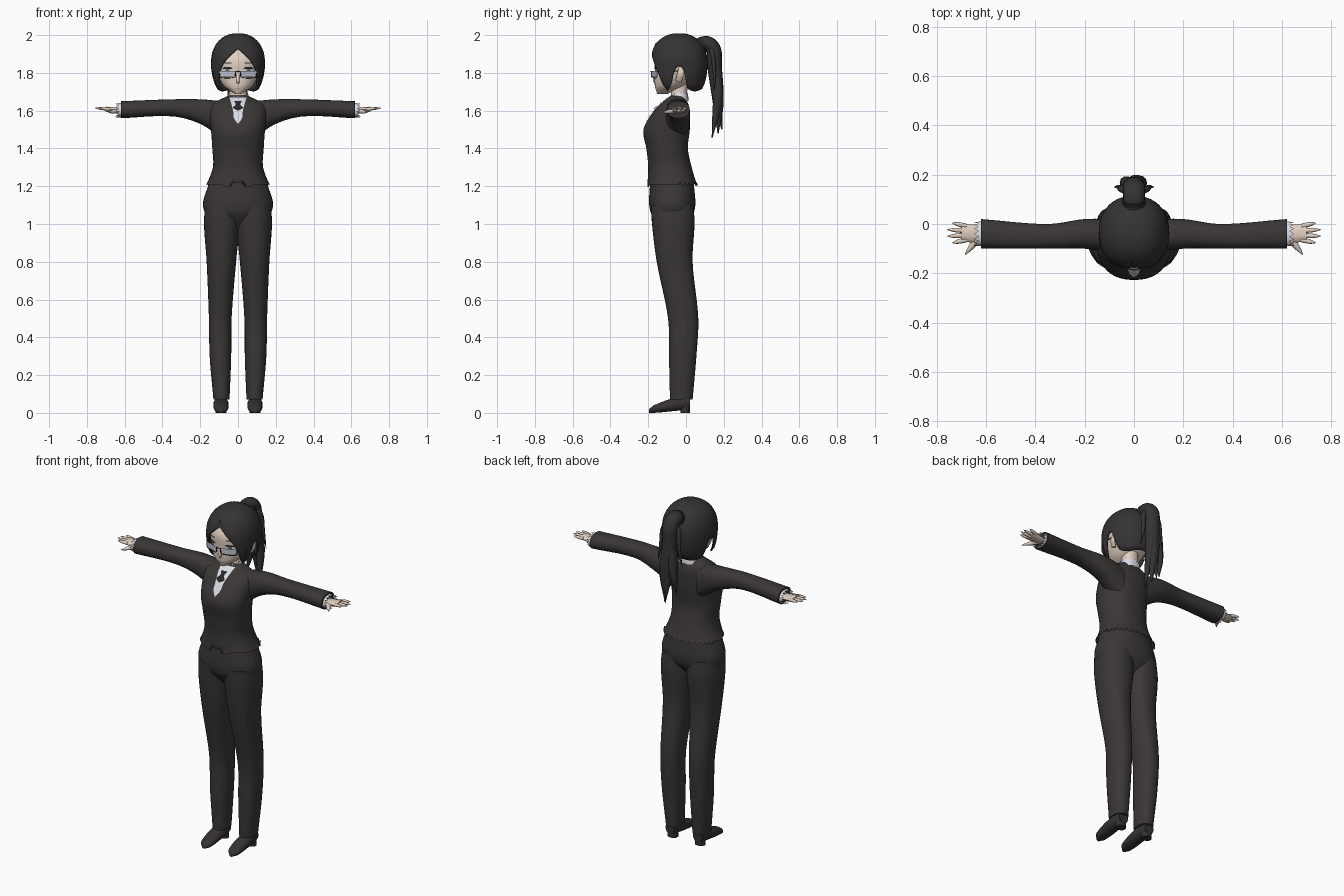
import bpy, bmesh
from math import cos, sin, pi, copysign, degrees
from mathutils import Vector

if "Cube" in bpy.data.objects:
    bpy.data.objects.remove(bpy.data.objects["Cube"])


def material(name, red, green, blue):
    mat = bpy.data.materials.new(name)
    mat.use_nodes = True
    mat.diffuse_color = (red, green, blue, 1)
    node = next(n for n in mat.node_tree.nodes if n.type == 'BSDF_PRINCIPLED')
    node.inputs["Base Color"].default_value = mat.diffuse_color
    node.inputs["Roughness"].default_value = .8
    return mat


suit = material("charcoal suit", .043, .037, .037)
hair = material("dark hair", .036, .032, .033)
shoe = material("shoe leather", .036, .031, .031)
skin = material("pale skin", .74, .62, .53)
shirt = material("white shirt", .74, .74, .82)
glass = material("lens glass", .5, .53, .62)
frame = material("glasses frame", .02, .02, .02)
iris = material("grey iris", .16, .15, .16)
lip = material("lip", .5, .3, .26)
POWER = 2.25


def finish(name, bm, mat, mirror=False, fix=True):
    if fix:
        bmesh.ops.recalc_face_normals(bm, faces=bm.faces)
    mesh = bpy.data.meshes.new(name)
    bm.to_mesh(mesh)
    bm.free()
    mesh.materials.append(mat)
    obj = bpy.data.objects.new(name, mesh)
    bpy.context.collection.objects.link(obj)
    if mirror:
        obj.modifiers.new("Mirror", 'MIRROR').use_mirror_merge = False
    return obj


def interp(rows, t):
    """Smooth curve through rows of (t, values...)."""
    last = len(rows) - 1
    i = max([k for k in range(last) if rows[k][0] <= t], default=0)
    start, end = rows[i], rows[i + 1]
    before, after = rows[max(i - 1, 0)], rows[min(i + 2, last)]
    span = end[0] - start[0]
    u = min(max((t - start[0]) / span, 0), 1)
    values = []
    for a, b, p, q in list(zip(start, end, before, after))[1:]:
        enter = (b - p) / (end[0] - before[0]) * span
        leave = (q - a) / (after[0] - start[0]) * span
        rise = b - a
        values.append(a + u * (enter + u * (3 * rise - 2 * enter - leave
                                            + u * (enter + leave - 2 * rise))))
    return values


def round_off(v):
    return max(1 - abs(v) ** POWER, 0) ** (1 / POWER)


def oval(section, angle):
    """Point on a rounded section with limits (left, right, low, high)."""
    left, right, low, high = section
    c, s = (copysign(abs(v) ** (2 / POWER), v) for v in (cos(angle), sin(angle)))
    return ((left + right + (right - left) * c) / 2, (low + high + (high - low) * s) / 2)


def even(rows, centre=0):
    """Expand rows of (t, half width, low, high) to full section limits."""
    return [(t, centre - half, centre + half, low, high) for t, half, low, high in rows]


def bridge(bm, rings, caps=True):
    n = len(rings[0])
    for ring, following in zip(rings, rings[1:]):
        for i in range(n):
            j = (i + 1) % n
            bm.faces.new((ring[i], ring[j], following[j], following[i]))
    if caps:
        bm.faces.new(rings[0])
        bm.faces.new(rings[-1])


def loft(name, rows, mat, axis='z', n=32, steps=6, mirror=False, caps=True, hem=None):
    bm, rings = bmesh.new(), []
    stops = [a[0] + (b[0] - a[0]) * k / steps for a, b in zip(rows, rows[1:]) for k in range(steps)]
    for t in stops + [rows[-1][0]]:
        section, ring = interp(rows, t), []
        for i in range(n):
            a, b = oval(section, 2 * pi * i / n)
            w = t + (hem(a, b, i) if hem and not rings else 0)
            ring.append(bm.verts.new({'z': (a, b, w), 'x': (w, a, b), 'y': (a, w, b)}[axis]))
        rings.append(ring)
    bridge(bm, rings, caps)
    return finish(name, bm, mat, mirror)


def strand(name, points, mat, width, depth, taper=0, side=(1, 0, 0), mirror=False, n=10, steps=6):
    """Oval lock swept along points; taper is the power that thins its tip."""
    rows = [(i, *p) for i, p in enumerate(points)]
    bm, rings, side = bmesh.new(), [], Vector(side).normalized()
    total = (len(rows) - 1) * steps
    for k in range(total + 1):
        here, ahead, behind = (Vector(interp(rows, k / steps + shift)) for shift in (0, .1, -.1))
        normal = (ahead - behind).cross(side).normalized()
        size = max(1 - (k / total) ** taper, .08) if taper else 1
        rings.append([bm.verts.new(here + size * (side * width * cos(a) + normal * depth * sin(a)))
                      for a in (2 * pi * i / n for i in range(n))])
    bridge(bm, rings)
    return finish(name, bm, mat, mirror)


def patch(name, body, rows, mat, lift, centre=0, mirror=False, cols=6, lines=12):
    """Thin plate hugging the front of a lofted body; rows are (z, half width)."""
    bm, grid = bmesh.new(), []
    for k in range(lines + 1):
        z = rows[0][0] + (rows[-1][0] - rows[0][0]) * k / lines
        half, = interp(rows, z)
        left, right, front, back = interp(body, z)
        line = []
        for c in range(cols + 1):
            x = centre + half * (2 * c / cols - 1)
            bulge = round_off(min(abs(x) / right, 1))
            y = (front + back - (back - front) * bulge) / 2 - lift
            line.append(bm.verts.new((x, y, z)))
        grid.append(line)
    for low, high in zip(grid, grid[1:]):
        for c in range(cols):
            bm.faces.new((low[c], low[c + 1], high[c + 1], high[c]))
    return finish(name, bm, mat, mirror, fix=False)


# Jacket with notched front hem and ragged back hem
def jacket_hem(x, y, i):
    if y > -.03:
        return .02 * (i % 2)
    return .035 if abs(x) < .035 else -.005 if abs(x) < .085 else .01


torso = even([(1.2, .17, -.205, .06), (1.3, .133, -.2, .03), (1.4, .136, -.21, .01),
              (1.5, .143, -.225, .02), (1.6, .15, -.17, .02), (1.64, .13, -.13, .01),
              (1.68, .05, -.08, -.01)])
loft("jacket", torso, suit, n=64, hem=jacket_hem, caps=False)
loft("sleeves", [(.08, -.12, .02, 1.45, 1.65), (.2, -.1, .02, 1.53, 1.66), (.35, -.1, 0, 1.57, 1.66),
                 (.62, -.1, .02, 1.56, 1.65)], suit, 'x', mirror=True)
loft("cuffs", [(x, -.09, .01, 1.565, 1.64) for x in (.65, .6)], shirt, 'x',
     mirror=True, caps=False, steps=1, hem=lambda a, b, i: -.02 * (i % 2))

# Trousers
loft("trouser_hips", even([(.98, .05, -.13, -.02), (1.07, .18, -.19, .045), (1.23, .15, -.19, .04)]),
     suit, n=48)
loft("trouser_legs", [(.07, .045, .13, -.085, .035), (.3, .036, .15, -.09, .055), (.5, .034, .154, -.095, .065),
                      (.8, .01, .166, -.155, .035), (1, -.01, .18, -.18, .045),
                      (1.1, -.01, .174, -.185, .04)], suit, mirror=True)

# Shoes
loft("shoes", even([(-.195, .01, 0, .02), (-.17, .033, 0, .04), (-.06, .04, .01, .08), (.02, .03, .02, .09)], .09),
     shoe, 'y', mirror=True)
loft("shoe_heels", even([(z, .03, -.03, .02) for z in (0, .05)], .09), shoe, mirror=True, steps=1)

# Hands
strand("palms", [(.6, -.04, 1.6), (.7, -.037, 1.608)], skin, .036, .014, side=(0, 1, 0), mirror=True)
for i, finger in enumerate(("index", "middle", "ring", "little")):
    y = -.065 + .019 * i
    reach = .76 - .01 * abs(i - 1.5) ** 2
    strand(finger + "_fingers", [(.68, y, 1.608), (reach, y * 1.4 + .015, 1.614)], skin,
           .01, .009, taper=4, side=(0, 1, 0), mirror=True)
strand("thumbs", [(.63, -.055, 1.6), (.685, -.125, 1.59)], skin, .014, .012, taper=3,
       side=(1, .7, 0), mirror=True)

# Neck, collar, shirt front and tie
loft("neck", even([(1.62, .05, -.08, 0), (1.75, .043, -.08, .01)]), skin)
loft("collar", even([(1.7, .05, -.085, .01), (1.65, .064, -.1, .014)]), shirt, caps=False, steps=1,
     hem=lambda x, y, i: -.014 * (i % 2) - (.02 if y < -.06 else 0))
patch("shirt_front", torso, [(1.53, 0), (1.56, .021), (1.6, .026), (1.67, .045)], shirt, .004)
patch("tie", torso, [(1.6, 0), (1.615, .026), (1.632, .012), (1.65, .02)], frame, .009)

# Face
face = even([(1.688, .016, -.152, -.1), (1.73, .076, -.165, -.01), (1.8, .108, -.165, .05),
             (1.88, .112, -.16, .07), (1.97, .05, -.09, .01)])
loft("head", face, skin)
strand("nose", [(0, -.16, 1.79), (0, -.17, 1.76), (0, -.16, 1.745)], skin, .008, .006)
strand("ears", [(.108, -.04, 1.755), (.123, -.03, 1.79), (.115, -.02, 1.83)], skin, .008, .018, mirror=True)
for part, rows, mat, lift in (
        ("eye_whites", [(1.782, .014), (1.8, .024), (1.823, .02)], shirt, .002),
        ("irises", [(1.782, .008), (1.8, .012), (1.823, .01)], iris, .004),
        ("eyelashes", [(1.82, .028), (1.83, .018)], frame, .005),
        ("eyebrows", [(1.85, .02), (1.856, .022)], hair, .003)):
    patch(part, face, rows, mat, lift, centre=.056, mirror=True)
patch("mouth", face, [(1.714, .012), (1.718, .015)], lip, .002)

# Half-rim glasses
corners = [(.014, -.183, 1.81), (.02, -.181, 1.777), (.092, -.155, 1.777), (.1, -.152, 1.81)]
bm = bmesh.new()
bm.faces.new([bm.verts.new(corner) for corner in corners])
finish("lenses", bm, glass, mirror=True, fix=False)
wire = .002
strand("lens_rims", corners, frame, wire, wire, side=(.3, -1, 0), mirror=True)
strand("glasses_bridge", [(-.014, -.183, 1.805), (0, -.186, 1.808), (.014, -.183, 1.805)], frame,
       wire, wire, side=(0, 1, 0))
strand("glasses_temples", [corners[-1], (.12, -.1, 1.81), (.123, -.03, 1.81)], frame, wire, 2 * wire, mirror=True)


# Hair cap: a shell whose lower edge follows a parted hairline
def shell(z):
    k = round_off((z - 1.85) / (.15 if z > 1.85 else .2))
    return -.133 * k, .133 * k, -.037 - .141 * k, -.037 + .141 * k


hairline = [(0, 1.925), (28, 1.86), (42, 1.81), (55, 1.73), (64, 1.715), (75, 1.76),
            (85, 1.825), (96, 1.825), (110, 1.72), (180, 1.72)]
bm, rings, count, layers = bmesh.new(), [], 96, 16
for layer in range(1, layers + 1):
    drop = 1 - cos(layer / layers * pi / 2)
    ring = []
    for i in range(count):
        turn = 2 * pi * i / count
        low, = interp(hairline, degrees(min(turn, 2 * pi - turn)))
        z = 2 - (2 - low) * drop
        ring.append(bm.verts.new((*oval(shell(z), turn - pi / 2), z)))
    rings.append(ring)
bridge(bm, rings, caps=False)
bm.faces.new(rings[0])
solid = finish("hair_cap", bm, hair).modifiers.new("Thickness", 'SOLIDIFY')
solid.thickness, solid.offset = .01, -1

# Fringe and loose side locks
strand("fringe_locks", [(.004, -.158, 1.95), (.04, -.168, 1.915), (.085, -.153, 1.86), (.113, -.113, 1.8),
                        (.115, -.1, 1.73)], hair, .016, .006, taper=4, side=(.6, .3, .7), mirror=True)
strand("side_locks", [(.12, -.1, 1.85), (.13, -.085, 1.8), (.118, -.09, 1.74), (.09, -.1, 1.7)], hair,
       .006, .022, taper=2, mirror=True)

# Ponytail
strand("ponytail", [(0, .06, 1.94), (0, .11, 1.955), (0, .147, 1.92), (0, .152, 1.83), (.01, .17, 1.65),
                    (.02, .17, 1.48)], hair, .045, .04, taper=6, n=16)
for part, x, y, z in (("inner", .03, .138, 1.455), ("outer", 0, .19, 1.5), ("right", -.035, .155, 1.54)):
    strand(part + "_ponytail_lock", [(x / 2, .155, 1.8), (x, .167, 1.66), (x * 1.3, y, z)], hair,
           .026, .03, taper=3)
strand("ponytail_tufts", [(.01, .12, 1.95), (.05, .14, 1.9), (.06, .15, 1.8), (.08, .15, 1.7)], hair,
       .015, .013, taper=3, mirror=True)
strand("hair_tie", [(0, .083, 1.947), (0, .1, 1.957)], frame, .047, .042, n=16)

for obj in bpy.context.collection.objects:
    obj.select_set(obj.type == 'MESH')
    if obj.type == 'MESH':
        bpy.context.view_layer.objects.active = obj
bpy.ops.object.shade_smooth_by_angle(angle=.9)
